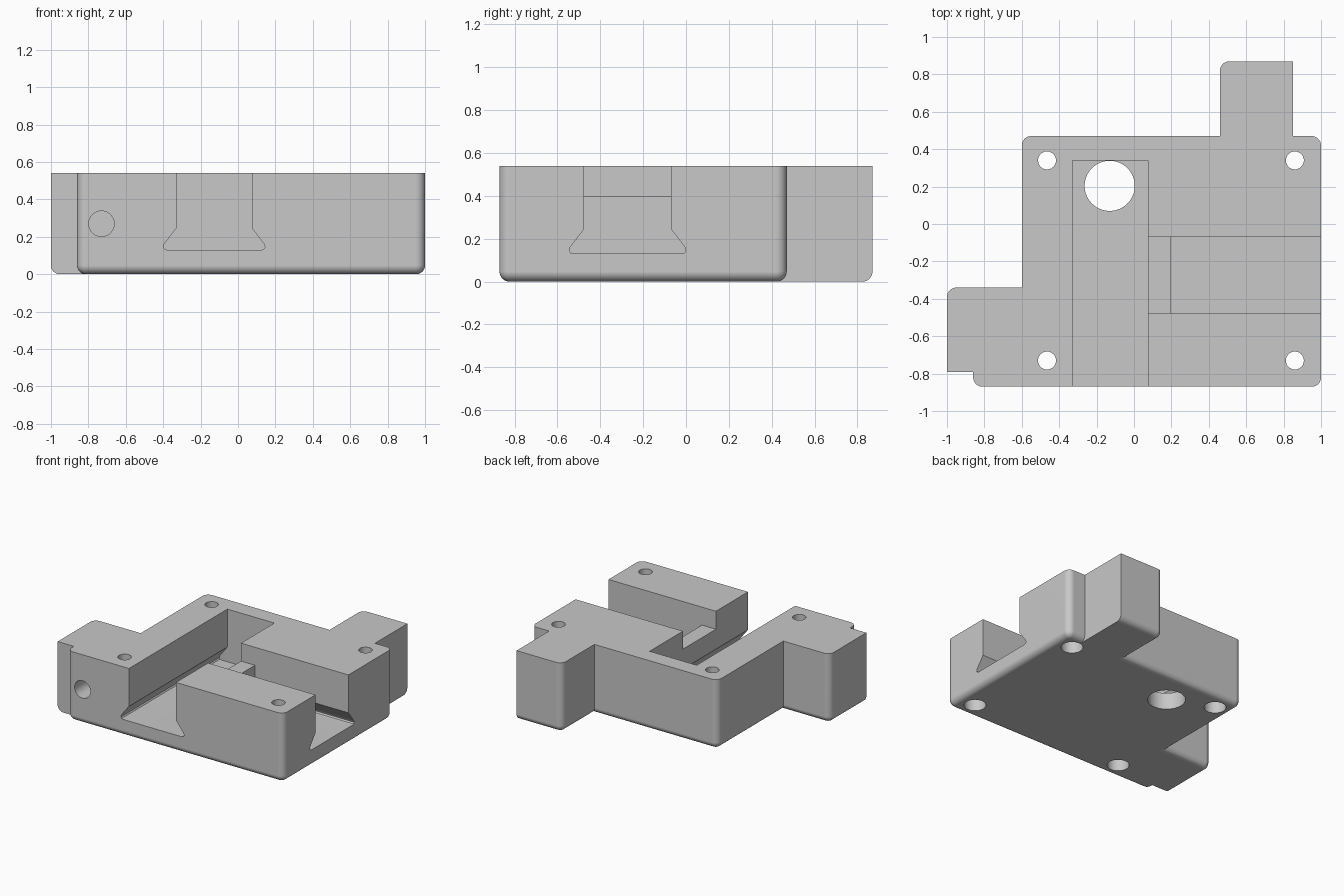
import bpy, bmesh, math
from mathutils import Matrix

cube = bpy.data.objects.get("Cube")
if cube:
    bpy.data.objects.remove(cube, do_unlink=True)

HEIGHT = 0.54
CORNER = 0.05
FILLET = 0.047

grey = bpy.data.materials.new("plain_grey")
grey.use_nodes = True
GREY = (0.58, 0.58, 0.58, 1)
grey.diffuse_color = GREY
grey.node_tree.nodes["Principled BSDF"].inputs["Base Color"].default_value = GREY


def along_z(x, y, z):
    return Matrix.Translation((x, y, z))


def along_front(x, y, z):
    # profile stands upright, extruded towards -y
    return Matrix(((1, 0, 0, x), (0, 0, -1, y), (0, 1, 0, z), (0, 0, 0, 1)))


def along_side(x, y, z):
    # profile stands upright, extruded towards +x
    return Matrix(((0, 0, 1, x), (1, 0, 0, y), (0, 1, 0, z), (0, 0, 0, 1)))


def prism(name, points, depth, matrix=Matrix(), rounded=(), fillet=None):
    """Extrude a profile; round listed corners and fillet chosen bottom edges."""
    bm = bmesh.new()
    low = [bm.verts.new((x, y, 0)) for x, y in points]
    high = [bm.verts.new((x, y, depth)) for x, y in points]
    bm.faces.new(low)
    bm.faces.new(high)
    n = len(points)
    for i in range(n):
        j = (i + 1) % n
        bm.faces.new((low[i], low[j], high[j], high[i]))
    bmesh.ops.recalc_face_normals(bm, faces=bm.faces)
    if rounded:
        uprights = [bm.edges.get((low[i], high[i])) for i in rounded]
        bmesh.ops.bevel(bm, geom=uprights, offset=CORNER, segments=8, profile=0.5,
                        affect='EDGES', clamp_overlap=False)
    if fillet:
        rim = [e for e in bm.edges if all(v.co.z < 1e-4 for v in e.verts)
               and fillet((e.verts[0].co + e.verts[1].co) / 2)]
        bmesh.ops.bevel(bm, geom=rim, offset=FILLET, segments=8, profile=0.5,
                        affect='EDGES', clamp_overlap=False)
    bm.transform(matrix)
    bmesh.ops.recalc_face_normals(bm, faces=bm.faces)
    mesh = bpy.data.meshes.new(name)
    bm.to_mesh(mesh)
    bm.free()
    mesh.materials.append(grey)
    obj = bpy.data.objects.new(name, mesh)
    bpy.context.collection.objects.link(obj)
    return obj


def rect(x0, y0, x1, y1):
    return [(x0, y0), (x1, y0), (x1, y1), (x0, y1)]


def disc(r, n=48):
    return [(r * math.cos(math.tau * i / n), r * math.sin(math.tau * i / n)) for i in range(n)]


def combine(target, other, operation):
    """Apply a boolean with another solid, then discard that solid."""
    bpy.context.view_layer.objects.active = target
    mod = target.modifiers.new("combine", 'BOOLEAN')
    mod.operation = operation
    mod.solver = 'EXACT'
    mod.object = other
    bpy.ops.object.modifier_apply(modifier=mod.name)
    bpy.data.objects.remove(other, do_unlink=True)


# Main block
block = prism("slotted_block",
              [(-0.86, -0.87), (1, -0.87), (1, 0.47), (-0.6, 0.47), (-0.6, -0.6), (-0.86, -0.6)],
              HEIGHT, rounded=(0, 1, 2, 3), fillet=lambda m: True)

# Ears, with their mating faces left sharp
left_ear = prism("left_ear", rect(-1, -0.79, -0.45, -0.34), HEIGHT, rounded=(3,),
                 fillet=lambda m: m.y > -0.78 and m.x < -0.46)
back_ear = prism("back_ear", rect(0.46, 0.2, 0.85, 0.87), HEIGHT, rounded=(3,),
                 fillet=lambda m: m.x < 0.84 and m.y > 0.21)
for ear in (left_ear, back_ear):
    combine(block, ear, 'UNION')

# Dovetail channels with softened floor corners
HALF = 0.2025
half_profile = [(0.252, 0.13), (0.265, 0.134), (0.272, 0.145), (0.268, 0.16), (HALF, 0.245), (HALF, 0.7)]
dovetail = half_profile + [(-x, z) for x, z in reversed(half_profile)]
cutters = [
    prism("front_channel", dovetail, 1.4, along_front(-0.1275, 0.34, 0)),
    prism("side_channel", dovetail, 1, along_side(0.195, -0.2725, 0)),
    # Lowered bridge between the channels
    prism("bridge_step", rect(-HALF, 0.4, HALF, 0.7), 0.5, along_side(0, -0.2725, 0)),
    # Large floor hole and the two blind holes in the mating faces
    prism("floor_hole", disc(0.134, 64), 0.4, along_z(-0.13, 0.204, -0.1)),
    prism("front_socket", disc(0.068), 0.4, along_front(-0.73, -0.72, 0.27)),
    prism("ear_socket", disc(0.068), 0.4, along_side(0.7, 0.605, 0.27)),
]

# Counterbored screw holes
for x in (-0.465, 0.86):
    for y in (-0.73, 0.34):
        cutters.append(prism("screw_hole", disc(0.048), 0.8, along_z(x, y, -0.1)))
        cutters.append(prism("counterbore", disc(0.078), 0.19, along_z(x, y, -0.1)))
for cutter in cutters:
    combine(block, cutter, 'DIFFERENCE')

# Smooth fillets and holes, crisp flat faces
bpy.ops.object.select_all(action='DESELECT')
block.select_set(True)
bpy.context.view_layer.objects.active = block
bpy.ops.object.shade_smooth_by_angle(angle=math.radians(30))
normals = block.modifiers.new("flat_face_normals", 'WEIGHTED_NORMAL')
normals.keep_sharp = True
